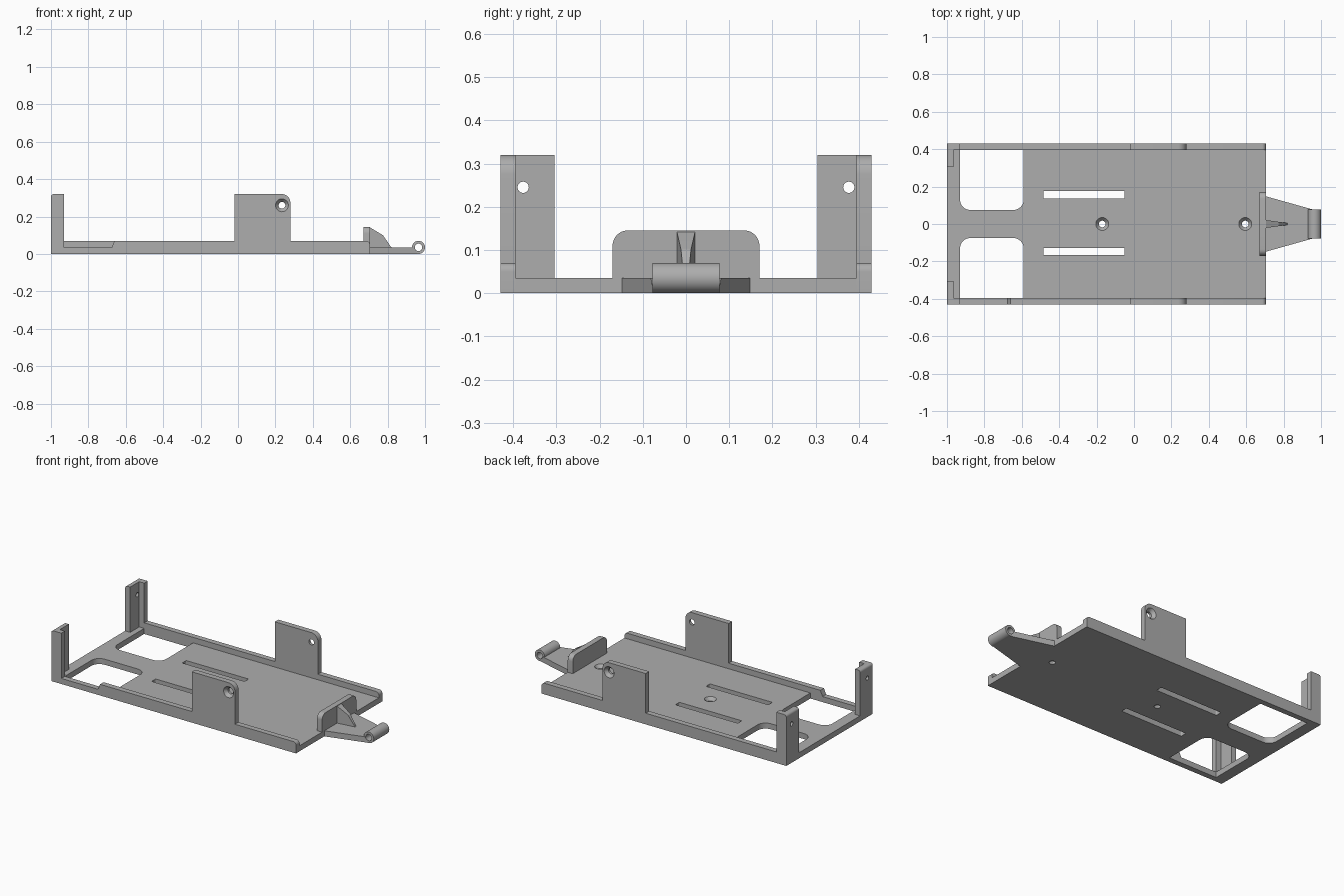
import bpy, bmesh, math
from mathutils import Matrix, Vector

if "Cube" in bpy.data.objects:
    bpy.data.objects.remove(bpy.data.objects["Cube"], do_unlink=True)

GREY = (0.42, 0.42, 0.42, 1)
grey = bpy.data.materials.new("plain grey")
grey.use_nodes = True
grey.diffuse_color = GREY
grey.node_tree.nodes["Principled BSDF"].inputs["Base Color"].default_value = GREY

BACK, FRONT = -1.0, 0.705      # ends of the tray along x
WIDE, INNER = 0.43, 0.395      # outer and inner faces of the side walls
FLOOR, RAIL, TOP = 0.035, 0.07, 0.32
AXES = {"z": lambda a, b, h: (a, b, h),
        "y": lambda a, b, h: (a, h, b),
        "x": lambda a, b, h: (h, a, b)}


def finish(name, bm):
    bmesh.ops.recalc_face_normals(bm, faces=bm.faces)
    mesh = bpy.data.meshes.new(name)
    bm.to_mesh(mesh)
    bm.free()
    mesh.materials.append(grey)
    ob = bpy.data.objects.new(name, mesh)
    bpy.context.collection.objects.link(ob)
    return ob


def fillet(corners, steps=8):
    """Outline whose corners (a, b, radius) are rounded where a radius is given."""
    out = []
    for i, c in enumerate(corners):
        p = Vector(c[:2])
        if len(c) < 3:
            out.append(p)
            continue
        u = (Vector(corners[i - 1][:2]) - p).normalized()
        v = (Vector(corners[(i + 1) % len(corners)][:2]) - p).normalized()
        half = u.angle(v) / 2
        centre = p + (u + v).normalized() * c[2] / math.sin(half)
        reach = c[2] / math.tan(half)
        start, end = p + u * reach - centre, p + v * reach - centre
        turn = start.angle_signed(end)
        for k in range(steps + 1):
            out.append(centre + Matrix.Rotation(-turn * k / steps, 2) @ start)
    return out


def prism(name, corners, axis, lo, hi):
    bm = bmesh.new()
    rings = [[bm.verts.new(AXES[axis](p.x, p.y, h)) for p in fillet(corners)]
             for h in (lo, hi)]
    for ring in rings:
        bm.faces.new(ring)
    n = len(rings[0])
    for i in range(n):
        j = (i + 1) % n
        bm.faces.new((rings[0][i], rings[0][j], rings[1][j], rings[1][i]))
    return finish(name, bm)


def rect(a0, a1, b0, b1, r=0.0):
    pts = [(a0, b0), (a1, b0), (a1, b1), (a0, b1)]
    return [(a, b, r) for a, b in pts] if r else pts


def cone(name, start, end, r1, r2):
    """Round solid from start to end."""
    a, b = Vector(start), Vector(end)
    turn = (b - a).to_track_quat("Z", "Y").to_matrix().to_4x4()
    bm = bmesh.new()
    bmesh.ops.create_cone(bm, cap_ends=True, segments=32, radius1=r1, radius2=r2,
                          depth=(b - a).length,
                          matrix=Matrix.Translation((a + b) / 2) @ turn)
    return finish(name, bm)


def cut(ob, cutter):
    cutter.hide_render = True
    mod = ob.modifiers.new("cut", "BOOLEAN")
    mod.operation, mod.solver, mod.object = "DIFFERENCE", "EXACT", cutter
    bpy.context.view_layer.objects.active = ob
    bpy.ops.object.modifier_apply(modifier=mod.name)
    bpy.data.objects.remove(cutter, do_unlink=True)


def screw_hole(ob, face, inward, depth):
    """Through hole with a countersink at the given face point."""
    f, d = Vector(face), Vector(inward)
    cut(ob, cone("bore", f - d * 0.02, f + d * (depth + 0.02), 0.018, 0.018))
    cut(ob, cone("countersink", f - d * 0.004, f + d * 0.022, 0.038, 0.016))


# Floor with two openings, two strap slots and two screw holes
floor = prism("floor_plate", rect(BACK, FRONT, -INNER, INNER), "z", 0, FLOOR)
for s in (-1, 1):
    opening = [(-0.93, s * 0.5), (-0.93, s * 0.075, 0.055),
               (-0.59, s * 0.075, 0.055), (-0.59, s * 0.5)]
    cut(floor, prism("opening", opening, "z", -0.1, 0.1))
    mid = 0.005 + s * 0.152
    cut(floor, prism("slot", rect(-0.485, -0.05, mid - 0.02, mid + 0.02, 0.006),
                     "z", -0.1, 0.1))
for x in (-0.17, 0.595):
    screw_hole(floor, (x, 0, FLOOR), (0, 0, -1), FLOOR)

# Side walls, each with a corner post, a low rail and a screw tab
for s, side in ((-1, "front"), (1, "back")):
    rail = [(-0.93, RAIL)]
    if s < 0:      # lowered stretch beside the opening
        rail = [(-0.93, FLOOR), (-0.675, FLOOR), (-0.66, RAIL)]
    outline = [(BACK, 0), (FRONT, 0), (FRONT, RAIL, 0.02),
               (0.28, RAIL), (0.28, TOP, 0.045), (-0.02, TOP), (-0.02, RAIL)]
    outline += rail[::-1] + [(-0.93, TOP), (BACK, TOP, 0.015)]
    wall = prism(side + "_side_wall", outline, "y", s * INNER, s * WIDE)
    screw_hole(wall, (0.235, s * WIDE, 0.26), (0, -s, 0), WIDE - INNER)

    # Return of the corner post, with a pin hole
    post = prism(side + "_post_return",
                 [(BACK, FLOOR), (-0.965, FLOOR), (-0.965, TOP), (BACK, TOP, 0.015)],
                 "y", s * 0.305, s * INNER)
    cut(post, cone("pin_hole", (-1.1, s * 0.377, 0.245), (-0.9, s * 0.377, 0.245),
                   0.013, 0.013))

# Upright stop at the open end
prism("end_stop", [(-0.17, FLOOR), (0.17, FLOOR), (0.17, 0.145, 0.035),
                   (-0.17, 0.145, 0.035)], "x", 0.67, FRONT)

# Tapered tongue carrying a hinge barrel
tongue = prism("tongue", [(FRONT, -0.148), (0.965, -0.075), (0.965, 0.075),
                          (FRONT, 0.148)], "z", 0, FLOOR)
barrel = cone("hinge_barrel", (0.965, -0.077, 0.035), (0.965, 0.077, 0.035),
              0.035, 0.035)
for ob in (tongue, barrel):
    cut(ob, cone("pin_bore", (0.965, -0.2, 0.035), (0.965, 0.2, 0.035), 0.02, 0.02))

# Rib bracing the stop, thinning towards its tip
rib = prism("stop_rib", [(FRONT, FLOOR), (0.82, FLOOR), (0.775, 0.1, 0.03),
                         (FRONT, 0.142)], "y", -0.021, 0.021)
for v in rib.data.vertices:
    v.co.y *= 1 - 0.75 * (v.co.x - FRONT) / 0.115

# Smooth the round surfaces, keep the edges crisp
bpy.ops.object.select_all(action="DESELECT")
for ob in bpy.context.collection.objects:
    if ob.type == "MESH" and grey.name in ob.data.materials:
        ob.select_set(True)
        bpy.context.view_layer.objects.active = ob
bpy.ops.object.shade_smooth_by_angle(angle=math.radians(30))
